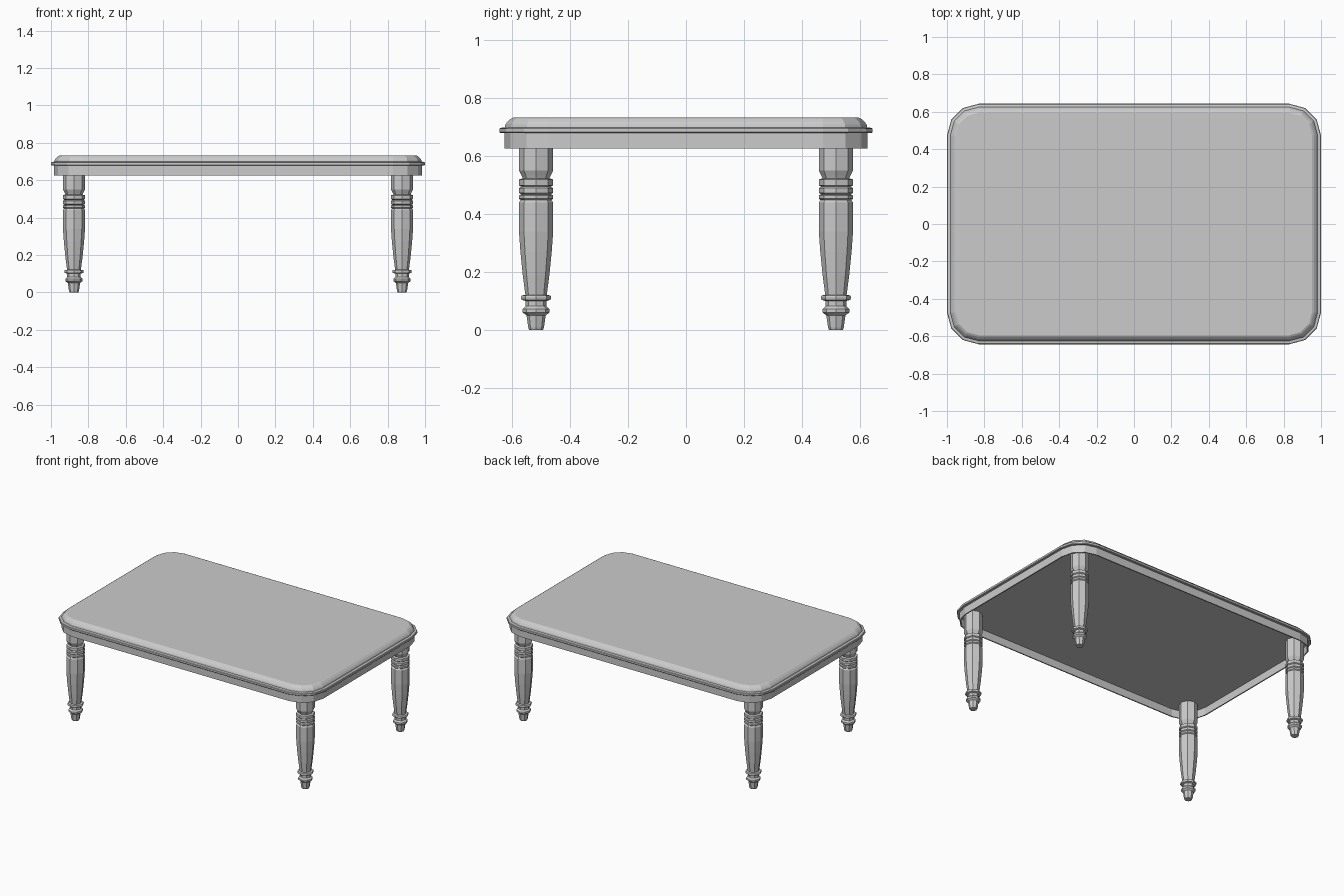
import bpy
import math

cube = bpy.data.objects.get("Cube")
if cube:
    bpy.data.objects.remove(cube, do_unlink=True)

grey = bpy.data.materials.new("plain_grey")
grey.use_nodes = True
colour = (0.6, 0.6, 0.6, 1)
grey.diffuse_color = colour
grey.node_tree.nodes["Principled BSDF"].inputs["Base Color"].default_value = colour


def loft(name, rings, capped=True):
    """Skin a stack of equal rings; close the ends, or join last to first."""
    n = len(rings[0])
    verts = [v for ring in rings for v in ring]
    count = len(rings) if not capped else len(rings) - 1
    faces = []
    for i in range(count):
        a, b = i * n, (i + 1) % len(rings) * n
        for k in range(n):
            j = (k + 1) % n
            faces.append((a + k, a + j, b + j, b + k))
    if capped:
        faces.append(tuple(reversed(range(n))))
        faces.append(tuple(range(len(verts) - n, len(verts))))
    mesh = bpy.data.meshes.new(name)
    mesh.from_pydata(verts, [], faces)
    mesh.materials.append(grey)
    obj = bpy.data.objects.new(name, mesh)
    bpy.context.collection.objects.link(obj)
    return obj


def rounded_ring(inset, z, steps=3):
    """Rounded rectangle, shrunk by inset about fixed corner centres."""
    cx, cy, r = 0.83, 0.473, 0.17 - inset
    ring = []
    for q, (sx, sy) in enumerate([(1, 1), (-1, 1), (-1, -1), (1, -1)]):
        for s in range(steps + 1):
            a = math.pi / 2 * (q + s / steps)
            ring.append((sx * cx + r * math.cos(a), sy * cy + r * math.sin(a), z))
    return ring


def circle_ring(r, z, sides=8):
    return [(r * math.cos(2 * math.pi * k / sides),
             r * math.sin(2 * math.pi * k / sides), z) for k in range(sides)]


# Moulded table top: (inset, height) from the underside up
top_profile = [(0.022, 0.679), (0.003, 0.679), (0, 0.682), (0, 0.694), (0.003, 0.697),
               (0.018, 0.699), (0.020, 0.708), (0.028, 0.719), (0.038, 0.728), (0.048, 0.733)]
loft("table_top", [rounded_ring(i, z) for i, z in top_profile])

# Thin apron hanging below the top, open underneath
apron_profile = [(0.017, 0.682), (0.025, 0.682), (0.025, 0.626), (0.017, 0.626)]
loft("apron", [rounded_ring(i, z) for i, z in apron_profile], capped=False)

# Turned legs: (radius, height) from the foot up
leg_profile = [(0.024, 0), (0.027, 0.008), (0.033, 0.05), (0.036, 0.053),
               (0.046, 0.06), (0.046, 0.072), (0.036, 0.082), (0.036, 0.1),
               (0.050, 0.104), (0.052, 0.112), (0.050, 0.119), (0.037, 0.121),
               (0.046, 0.19), (0.054, 0.27), (0.059, 0.34), (0.059, 0.44),
               (0.053, 0.448), (0.059, 0.453), (0.059, 0.464), (0.051, 0.468),
               (0.059, 0.473), (0.059, 0.489), (0.051, 0.494),
               (0.059, 0.499), (0.059, 0.519), (0.046, 0.523), (0.050, 0.532),
               (0.059, 0.55), (0.059, 0.682)]
for x, side in [(0.877, "left"), (-0.877, "right")]:
    for y, end in [(-0.517, "front"), (0.517, "back")]:
        leg = loft(f"{end}_{side}_leg", [circle_ring(r, z) for r, z in leg_profile])
        leg.location = (x, y, 0)
